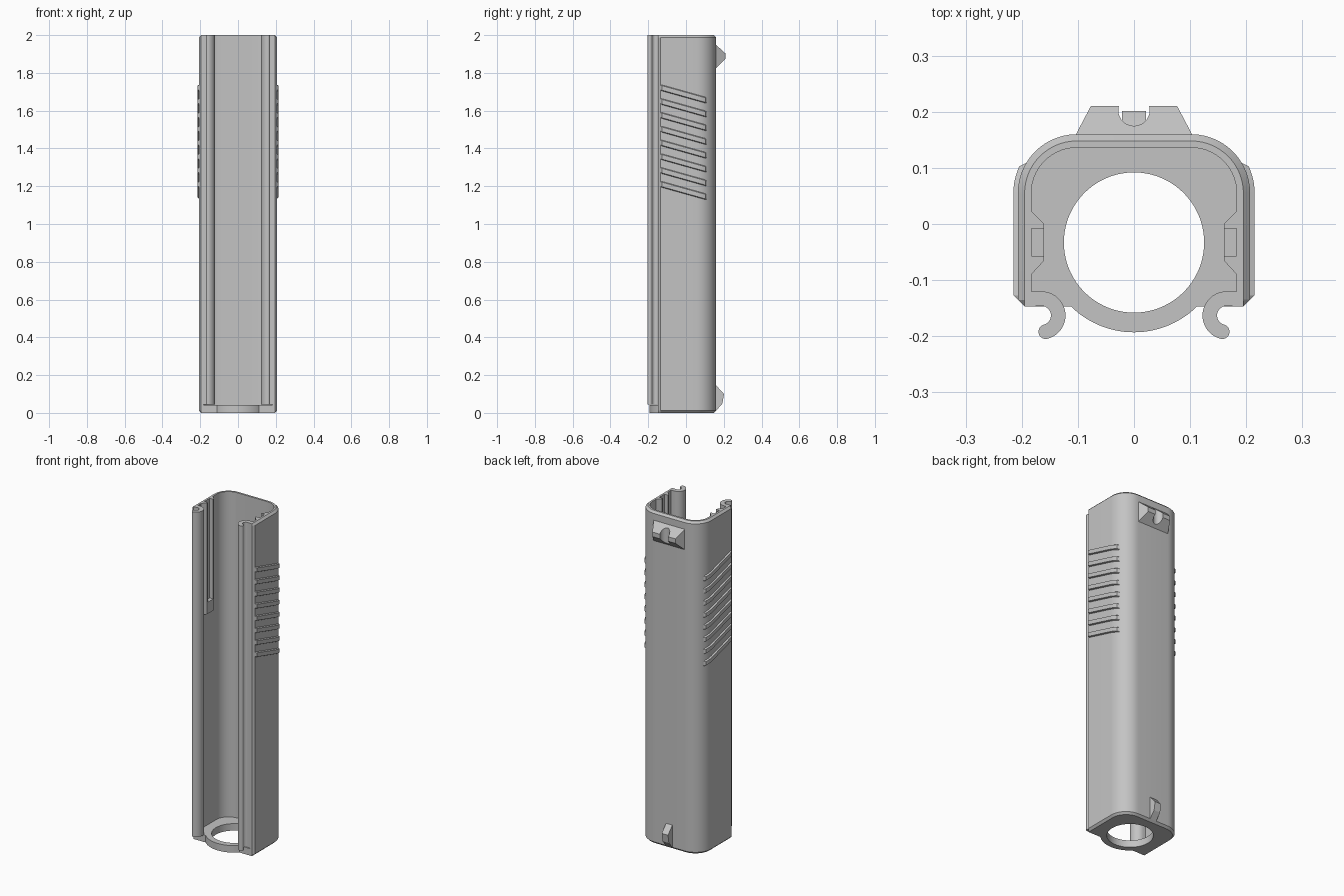
import bpy, bmesh
from math import sin, cos, radians

if "Cube" in bpy.data.objects:
    bpy.data.objects.remove(bpy.data.objects["Cube"])

grey = bpy.data.materials.new("plain grey")
grey.use_nodes = True
COLOUR = (0.55, 0.55, 0.55, 1)
grey.diffuse_color = COLOUR
grey.node_tree.nodes["Principled BSDF"].inputs["Base Color"].default_value = COLOUR


def loft(name, rings, mirror=False):
    """Skin a list of equal-length closed rings and cap both ends."""
    bm = bmesh.new()
    loops = [[bm.verts.new(p) for p in ring] for ring in rings]
    n = len(loops[0])
    for a, b in zip(loops, loops[1:]):
        for i in range(n):
            j = (i + 1) % n
            bm.faces.new((a[i], a[j], b[j], b[i]))
    bm.faces.new(loops[0][::-1])
    bm.faces.new(loops[-1])
    bmesh.ops.recalc_face_normals(bm, faces=bm.faces)
    mesh = bpy.data.meshes.new(name)
    bm.to_mesh(mesh)
    bm.free()
    mesh.materials.append(grey)
    obj = bpy.data.objects.new(name, mesh)
    bpy.context.collection.objects.link(obj)
    if mirror:
        obj.modifiers.new("mirror", 'MIRROR')
    return obj


def prism(name, outline, z0, z1, mirror=False):
    return loft(name, [[(x, y, z) for x, y in outline] for z in (z0, z1)], mirror)


def arc(cx, cy, r, a0, a1, steps):
    angles = [radians(a0 + (a1 - a0) * i / steps) for i in range(steps + 1)]
    return [(cx + r * cos(a), cy + r * sin(a)) for a in angles]


def both_sides(half):
    return half + [(-x, y) for x, y in reversed(half)]


def drill(obj, x, y, r, z0, z1):
    """Cut a vertical round hole, then discard the cutter."""
    cutter = prism("cutter", arc(x, y, r, 0, 355, 71), z0, z1)
    cutter.hide_render = True
    mod = obj.modifiers.new("hole", 'BOOLEAN')
    mod.operation = 'DIFFERENCE'
    mod.solver = 'EXACT'
    mod.object = cutter
    bpy.context.view_layer.objects.active = obj
    bpy.ops.object.modifier_apply(modifier=mod.name)
    bpy.data.objects.remove(cutter)


HEIGHT = 2.0
FRONT = -0.147
CX, CY = 0.102, 0.055          # centre of the rounded back corners
R_OUT, R_IN = 0.105, 0.081
BEVEL = 0.012

# Shell: U-shaped wall with bevelled top and bottom rims
inner_half = [(CX + R_IN, FRONT)] + arc(CX, CY, R_IN, 0, 90, 14)


def wall(inset):
    outer = [(0.195, FRONT), (CX + R_OUT - inset, -0.135)]
    outer += arc(CX, CY, R_OUT - inset, 0, 90, 14)
    return both_sides(outer) + both_sides(inner_half)[::-1]


levels = ((0, BEVEL), (BEVEL, 0), (HEIGHT - BEVEL, 0), (HEIGHT, BEVEL))
loft("shell", [[(x, y, z) for x, y in wall(d)] for z, d in levels])

# Floor with a round collar and a large hole
HOLE_Y = -0.033
collar = arc(0, HOLE_Y, 0.16, 225.4 - 360, -45.4, 30)
floor = prism("floor", both_sides(inner_half) + collar, 0, 0.042)
drill(floor, 0, HOLE_Y, 0.125, -0.1, 0.1)

# Curled rails along the front edges
hx, hy = 0.165, -0.163
rail = [(CX + R_IN, -0.12)]
rail += arc(hx, hy, 0.043, 90, 255, 20)
tip_x, tip_y = hx + 0.03 * cos(radians(255)), hy + 0.03 * sin(radians(255))
rail += arc(tip_x, tip_y, 0.013, 255, 435, 10)[1:-1]
rail += arc(hx, hy, 0.017, 255, 90, 14)
rail += [(CX + R_IN, FRONT)]
prism("front_rail", rail, 0.045, HEIGHT, True)

# Slotted guides on the inner walls
wx, gx = CX + R_IN, 0.16
prism("guide_foot", [(wx, 0.023), (gx, 0), (gx, -0.065), (wx, -0.09)], 1.33, 1.4, True)
prism("guide_back", [(wx, 0.023), (gx, 0), (gx, -0.008), (wx, -0.008)], 1.4, HEIGHT, True)
prism("guide_front", [(wx, -0.057), (gx, -0.057), (gx, -0.065), (wx, -0.09)], 1.4, HEIGHT, True)

# Slanted grip ribs wrapping from the side towards the back
RIBS, PITCH, RIB_H, SLOPE = 8, 0.073, 0.036, 0.28
inner_path = [(0.193, -0.143), (0.203, -0.127)] + arc(CX, CY, R_OUT - 0.004, 0, 31, 6)
outer_path = [(0.197, -0.145), (0.215, -0.127)] + arc(CX, CY, R_OUT + 0.008, 0, 25, 5)
outer_path += arc(CX, CY, R_OUT, 31, 31, 1)[:1]
for k in range(RIBS):
    top = 1.742 - k * PITCH
    rings = []
    for (xi, yi), (xo, yo) in zip(inner_path, outer_path):
        zi, zo = (top - SLOPE * (y + 0.14) for y in (yi, yo))
        rings.append([(xi, yi, zi), (xo, yo, zo - 0.006),
                      (xo, yo, zo - RIB_H + 0.006), (xi, yi, zi - RIB_H)])
    loft("grip_rib", rings, True)

# Upper back clip: tapered block with a round notch


def clip_ring(y, half, z0, z1):
    return [(-half, y, z0), (half, y, z0), (half, y, z1), (-half, y, z1)]


clip = loft("upper_clip", [clip_ring(0.155, 0.106, 1.82, 1.952),
                           clip_ring(0.21, 0.077, 1.875, 1.902)])
drill(clip, 0, 0.203, 0.028, 1.7, 2.1)

# Lower back tab
tab = [(0.15, 0.15), (0.16, 0.145), (0.201, 0.1), (0.193, 0.05), (0.16, 0.012), (0.15, 0.012)]
loft("lower_tab", [[(x, y, z) for y, z in tab] for x in (-0.021, 0.021)])

# Smooth the round surfaces and keep the edges crisp
for obj in bpy.context.scene.objects:
    obj.select_set(obj.type == 'MESH')
bpy.context.view_layer.objects.active = floor
bpy.ops.object.shade_smooth_by_angle(angle=radians(25))
